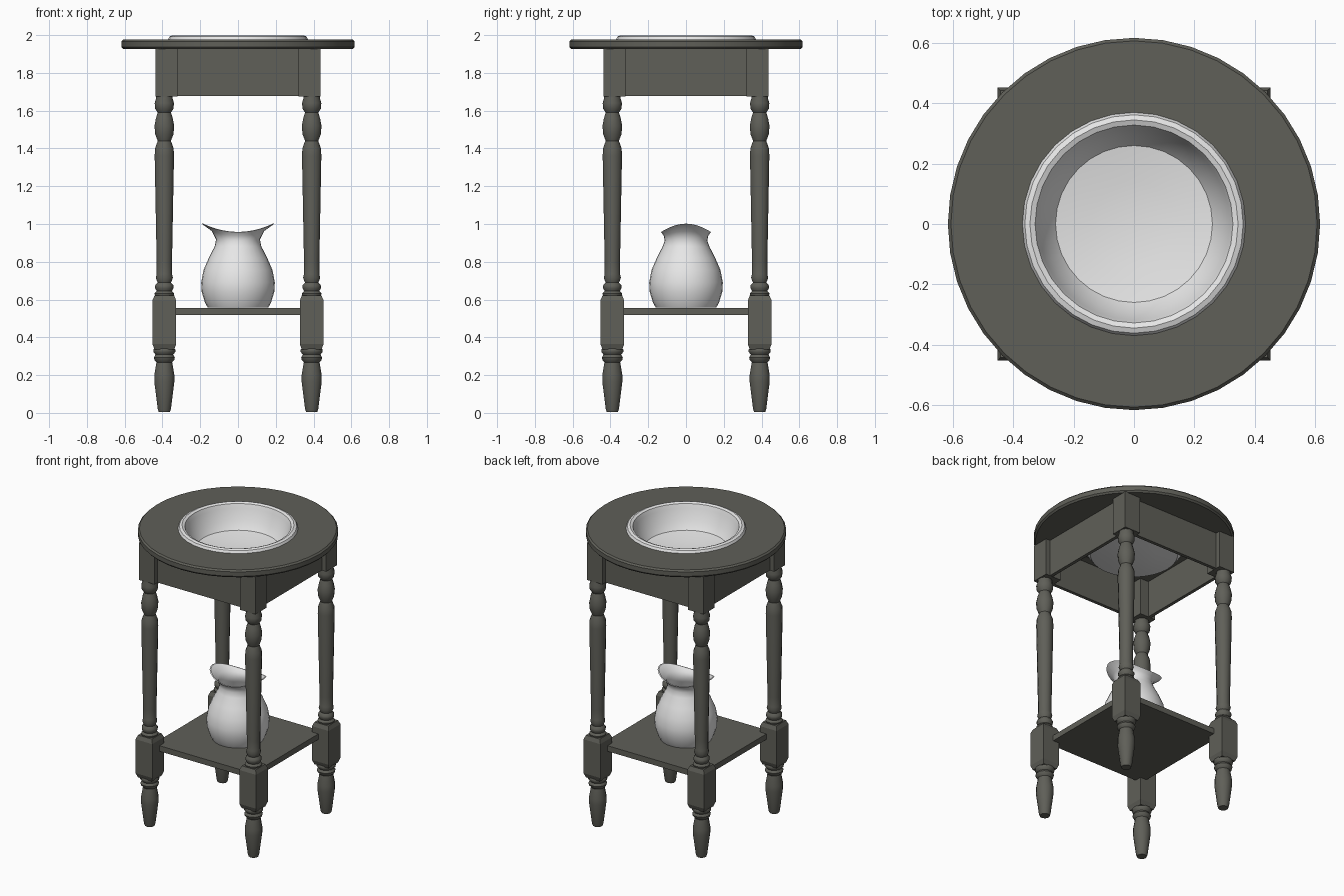
import bpy, bmesh, math
from mathutils import Matrix

if "Cube" in bpy.data.objects:
    bpy.data.objects.remove(bpy.data.objects["Cube"])


def material(name, rgb):
    m = bpy.data.materials.new(name)
    m.diffuse_color = (*rgb, 1)
    m.use_nodes = True
    m.node_tree.nodes["Principled BSDF"].inputs["Base Color"].default_value = m.diffuse_color
    return m


WOOD = material("dark grey wood", (0.115, 0.115, 0.098))
CHINA = material("white china", (0.85, 0.85, 0.85))


def finish(name, bm, mat, smooth=False):
    bmesh.ops.remove_doubles(bm, verts=bm.verts, dist=0.0002)
    bmesh.ops.recalc_face_normals(bm, faces=bm.faces)
    if smooth:
        for f in bm.faces:
            f.smooth = True
        for e in bm.edges:
            e.smooth = e.calc_face_angle(0) < math.radians(40)
    me = bpy.data.meshes.new(name)
    bm.to_mesh(me)
    bm.free()
    me.materials.append(mat)
    ob = bpy.data.objects.new(name, me)
    bpy.context.collection.objects.link(ob)
    return ob


def lathe(name, profile, sides, mat, loop=False, turn=0.0, smooth=True):
    """Rings of (rx, ry, z, wave); wave lifts the ring along x and dips it along y."""
    bm = bmesh.new()
    rings = []
    for p in profile:
        rx, ry, z, wave = p if len(p) == 4 else (p[0], p[0], p[1], 0)
        ring = []
        for i in range(sides):
            a = turn + 2 * math.pi * i / sides
            ring.append(bm.verts.new((rx * math.cos(a), ry * math.sin(a),
                                      z + wave * math.cos(2 * a))))
        rings.append(ring)
    pairs = list(zip(rings, rings[1:]))
    if loop:
        pairs.append((rings[-1], rings[0]))
    for a, b in pairs:
        for i in range(sides):
            j = (i + 1) % sides
            bm.faces.new((a[i], a[j], b[j], b[i]))
    return finish(name, bm, mat, smooth)


def box(name, centre, size, mat):
    bm = bmesh.new()
    bmesh.ops.create_cube(bm, size=1, matrix=Matrix.Translation(centre) @ Matrix.Diagonal((*size, 1)))
    return finish(name, bm, mat)


# Round top with a hole for the basin
lathe("table_top", [(0.345, 1.977), (0.607, 1.977), (0.617, 1.967), (0.617, 1.937),
                    (0.607, 1.926), (0.345, 1.926)], 40, WOOD, loop=True)

# Wash basin with a rolled rim
lathe("basin", [(0, 1.815), (0.14, 1.822), (0.26, 1.842), (0.295, 1.89), (0.318, 1.965),
                (0.328, 1.992), (0.345, 1.999), (0.362, 1.993), (0.371, 1.975), (0.343, 1.973),
                (0.328, 1.95), (0.305, 1.88), (0.268, 1.83), (0.14, 1.81), (0, 1.803)], 32, CHINA)

# Jug with a lip rising at both ends along x
lathe("jug", [(0, 0, 0.557, 0), (0.16, 0.16, 0.557, 0), (0.175, 0.175, 0.585, 0),
              (0.192, 0.192, 0.64, 0), (0.195, 0.195, 0.69, 0), (0.183, 0.183, 0.755, 0),
              (0.155, 0.155, 0.82, 0), (0.124, 0.124, 0.88, 0), (0.116, 0.113, 0.915, 0.003),
              (0.138, 0.118, 0.95, 0.012), (0.192, 0.132, 0.979, 0.022),
              (0.184, 0.125, 0.98, 0.022), (0.130, 0.110, 0.95, 0.012),
              (0.108, 0.105, 0.915, 0.003), (0.116, 0.116, 0.88, 0), (0.175, 0.175, 0.755, 0),
              (0.187, 0.187, 0.69, 0), (0.155, 0.155, 0.575, 0), (0, 0, 0.57, 0)], 28, CHINA)

# Shelf
box("shelf", (0, 0, 0.536), (0.75, 0.75, 0.038), WOOD)

# Apron boards under the top
for s, side in ((-1, "front"), (1, "back")):
    box(side + "_apron", (0, s * 0.395, 1.802), (0.72, 0.022, 0.25), WOOD)
for s, side in ((-1, "left"), (1, "right")):
    box(side + "_apron", (s * 0.395, 0, 1.802), (0.022, 0.72, 0.25), WOOD)

# One leg: turned foot, square block, turned spindle, square top block
R2 = math.sqrt(2)
foot = [(0, 0.005), (0.031, 0.005), (0.036, 0.02), (0.055, 0.165), (0.055, 0.2), (0.043, 0.268),
        (0.054, 0.28), (0.058, 0.293), (0.048, 0.308), (0.06, 0.322), (0.06, 0.335),
        (0.05, 0.35), (0, 0.35)]
block = [(0, 0.335), (0.052, 0.335), (0.063, 0.365), (0.063, 0.595), (0.052, 0.622), (0, 0.622)]
spindle = [(0, 0.61), (0.05, 0.615), (0.054, 0.632), (0.042, 0.645), (0.05, 0.66), (0.05, 0.675),
           (0.037, 0.69), (0.047, 0.715), (0.042, 0.735), (0.042, 0.8), (0.053, 1.36),
           (0.051, 1.4), (0.036, 1.44), (0.05, 1.475), (0.054, 1.52), (0.046, 1.56),
           (0.036, 1.59), (0.05, 1.61), (0.053, 1.64), (0.045, 1.665), (0.045, 1.685), (0, 1.685)]
top_block = [(0, 1.676), (0.059, 1.676), (0.059, 1.93), (0, 1.93)]
parts = [lathe("leg_foot", foot, 12, WOOD, turn=math.pi / 12),
         lathe("leg_spindle", spindle, 12, WOOD, turn=math.pi / 12)]
for name, prof in (("leg_block", block), ("leg_top_block", top_block)):
    parts.append(lathe(name, [(r * R2, z) for r, z in prof], 4, WOOD,
                       turn=math.pi / 4, smooth=False))

# Repeat the leg at the four corners
places = [("front_left", -1, -1), ("front_right", 1, -1), ("back_left", -1, 1), ("back_right", 1, 1)]
for part in parts:
    base = part.name
    for i, (corner, sx, sy) in enumerate(places):
        ob = part
        if i:
            ob = bpy.data.objects.new(base, part.data)
            bpy.context.collection.objects.link(ob)
        ob.name = corner + "_" + base
        off = 0.379 if base == "leg_top_block" else 0.39
        ob.location = (sx * off, sy * off, 0)
